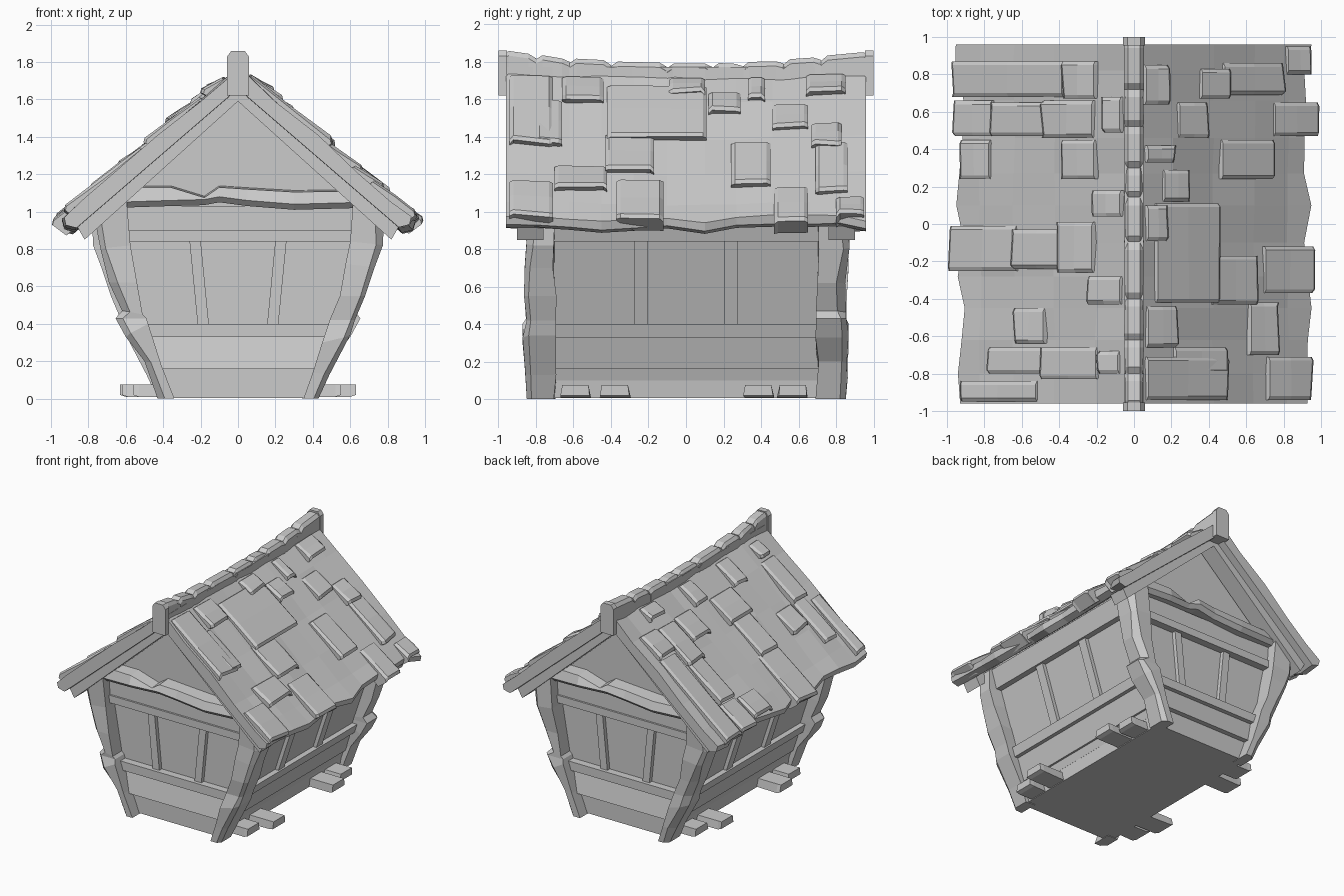
import bpy, bmesh, random
from mathutils import Vector
random.seed(4)


def j(a):
    return random.uniform(-a, a)


def loft(name, rings):
    """Join equal rings of 3D points into a capped solid with flat faces."""
    bm = bmesh.new()
    vs = [[bm.verts.new(p) for p in r] for r in rings]
    n = len(rings[0])
    for a, b in zip(vs, vs[1:]):
        for i in range(n):
            k = (i + 1) % n
            bm.faces.new((a[i], a[k], b[k], b[i]))
    bm.faces.new(vs[0])
    bm.faces.new(vs[-1])
    bmesh.ops.recalc_face_normals(bm, faces=bm.faces)
    me = bpy.data.meshes.new(name)
    bm.to_mesh(me)
    bm.free()
    ob = bpy.data.objects.new(name, me)
    bpy.context.collection.objects.link(ob)
    return ob


def prism(name, pts, y0, y1):
    """Extrude an xz profile along y."""
    return loft(name, [[(x, y, z) for x, z in pts] for y in (y0, y1)])


def w(z):
    """Half width of the flared body at height z."""
    return .39 + .33 * z


# Body with gable, and plinth
prism("body", [(-w(.1), .1), (w(.1), .1), (w(1.02), 1.02), (0, 1.64), (-w(1.02), 1.02)], -.74, .74)
prism("plinth", [(-.41, .005), (.41, .005), (.43, .16), (-.43, .16)], -.76, .76)

# Rails, studs and skirting on front and back
for s in (-1, 1):
    for name, z0, z1, d in (("low_rail", .33, .40, .80), ("top_rail", .84, .90, .80),
                            ("head_board", .90, 1.03, .785)):
        prism("end_" + name, [(-w(z0), z0), (w(z0), z0), (w(z1), z1), (-w(z1), z1)], s * .72, s * d)
    loft("end_skirt", [[(x, s * .72, .16), (x, s * .80, .16), (x * 1.12, s * .765, .33), (x * 1.12, s * .72, .33)]
                       for x in (-.44, .44)])
    for t in (-1, 1):
        prism("end_stud", [(t * .155, .39), (t * .215, .39), (t * .26, .85), (t * .2, .85)], s * .72, s * .772)
    # Chipped cross beam
    beam = []
    for x, b, t, d in ((-.66, 1.02, 1.14, .85), (-.36, 1.03, 1.14, .86), (-.18, 1.035, 1.085, .85),
                       (-.1, 1.05, 1.14, .87), (.05, 1.03, 1.13, .86), (.3, 1.01, 1.115, .87), (.66, 1.02, 1.12, .85)):
        beam.append([(x * -s, s * .72, b), (x * -s, s * (d - .03), b), (x * -s, s * d, b + .03),
                     (x * -s, s * (d - .02), t - .01), (x * -s, s * .72, t)])
    loft("cross_beam", beam)
    # Rafters under the roof edge
    for t in (-1, 1):
        prism("rafter", [(0, 1.68), (0, 1.59), (t * .82, .85), (t * .86, .92)], s * .76, s * .90)

# Rails and studs on the long sides
for s in (-1, 1):
    def side(name, y0, y1, z0, z1, d):
        pts = [(w(z0) - .04, z0), (w(z0) + d, z0), (w(z1) + d, z1), (w(z1) - .04, z1)]
        prism(name, [(s * x, z) for x, z in pts], y0, y1)
    side("side_low_rail", -.74, .74, .33, .40, .045)
    side("side_top_rail", -.74, .74, .84, .98, .045)
    side("side_skirt", -.74, .74, .16, .33, .015)
    for y in (-.24, .24):
        side("side_stud", y - .037, y + .037, .39, .85, .03)
    # Foot planks
    for y, x in ((-.59, .55), (-.38, .63), (.385, .62), (.57, .56)):
        h = .075
        loft("foot_plank", [[(s * a, y * s - .08 + j(.008), z0), (s * a, y * s + .08 + j(.008), z0),
                             (s * a, y * s + .07, h), (s * a, y * s - .07, h)]
                            for a, z0 in ((.3, .01), (x - .03, .01), (x, .02))])

# Worn corner posts: (inner z, inner x, outer z, outer x)
broken = [(0, .34, 0, .43), (.18, .41, .2, .5), (.40, .48, .33, .6), (.43, .49, .43, .655),
          (.45, .51, .47, .62), (.62, .54, .62, .69), (.82, .575, .8, .735), (1.12, .6, .98, .77)]
bent = [(0, .35, 0, .43), (.14, .4, .13, .49), (.30, .45, .34, .6), (.42, .49, .42, .625),
        (.55, .545, .55, .68), (.72, .575, .70, .73), (.84, .6, .82, .775), (1.12, .62, .97, .78)]
for sx in (-1, 1):
    for sy in (-1, 1):
        rings = []
        for zi, xi, zo, xo in (broken if sx == sy else bent):
            yo, c = .86 + j(.012), .035 + j(.015)
            zc = zo + (zi - zo) * .3
            rings.append([(sx * xi, sy * .70, zi), (sx * xo, sy * (.70 + j(.01)), zo), (sx * xo, sy * (yo - c), zo),
                          (sx * (xo - c), sy * yo, zc), (sx * xi, sy * yo, zi)])
        loft("corner_post", rings)

# Roof slabs with uneven surface and eave
N = Vector((.654, 0, .756))


def roof(x, y, h):
    """Point at height h above the nominal roof plane."""
    return Vector((x, y, 1.765 - .865 * x - .02 * (1 - y * y))) + N * h


def flip(p, s):
    return (s * p[0], p[1], p[2])


for s in (-1, 1):
    rings = []
    for y in (-.96, -.8, -.62, -.45, -.28, -.1, .1, .27, .46, .66, .82, .96):
        e = .925 + j(.025)
        top = [roof(x, y, .005 + j(.011)) for x in (0, .2, .42, .64, .82)] + [roof(e, y, .01 + j(.008))]
        low = [roof(e + .015, y, -.03), roof(e - .01, y, -.078), roof(0, y, -.08)]
        rings.append([flip(p, s) for p in top + low])
    loft("roof_slab", rings)

# Shingles: (y0, y1, x0, x1) measured out from the ridge
right = [(.64, .85, .04, .17), (.67, .83, .34, .49), (.69, .86, .46, .78), (.46, .65, .22, .38), (.47, .65, .73, .96),
         (.33, .42, .05, .2), (.12, .29, .14, .28), (.24, .45, .45, .72), (-.09, .1, .05, .16), (-.42, .11, .1, .43),
         (-.43, -.17, .40, .64), (-.37, -.12, .68, .94), (-.66, -.44, .05, .21), (-.7, -.42, .6, .75),
         (-.8, -.66, .2, .48), (-.94, -.71, .05, .48), (-.94, -.71, .7, .93), (.8, .95, .8, .93)]
left = [(.67, .87, .19, .36), (.68, .87, .36, .95), (.49, .68, .05, .15), (.46, .66, .2, .47), (.47, .65, .45, .75),
        (.47, .66, .74, .94), (.24, .45, .19, .37), (.24, .45, .75, .91), (.04, .18, .05, .2), (-.26, .01, .2, .39),
        (-.24, -.03, .37, .63), (-.25, -.01, .61, .965), (-.43, -.28, .05, .23), (-.64, -.45, .46, .62),
        (-.83, -.66, .18, .48), (-.8, -.66, .46, .76), (-.8, -.68, .06, .17), (-.95, -.84, .5, .91)]
for s, rows in ((1, right), (-1, left)):
    for y0, y1, x0, x1 in rows:
        sink = -.06 if x1 > .9 else -.02
        rings = []
        for y, d in ((y0, -.012), (y0 + .02, 0), (y1 - .02, 0), (y1, -.012)):
            h, xe = .052 + d + j(.005), x1 + j(.008)
            rings.append([flip(p, s) for p in (roof(x0, y, sink), roof(x0 + .01, y, .026 + d),
                                               roof((x0 + x1) / 2, y, .04 + d + j(.004)), roof(xe - .015, y, h),
                                               roof(xe, y, h - .014), roof(xe - .015, y, sink))])
        loft("shingle", rings)

# Ridge beam, end blocks and chipped ridge caps
prism("ridge_beam", [(-.05, 1.62), (.05, 1.62), (.05, 1.77), (-.05, 1.77)], -.97, .97)
for s in (-1, 1):
    prism("ridge_end", [(-.058, 1.62), (.058, 1.62), (.058, 1.83), (.035, 1.86), (-.035, 1.86), (-.058, 1.83)],
          s * .955, s * 1.0)
cuts = [-.98, -.8, -.62, -.4, -.1, .14, .3, .52, .72, .98]
for a, b in zip(cuts, cuts[1:]):
    rings = []
    for y, d in ((a, -.025), (a + .035, 0), (b - .04, j(.008)), (b, -.02)):
        z = 1.79 + .075 * y * y + d
        k = .05 + j(.004)
        rings.append([(-k, y, 1.68), (k, y, 1.68), (k, y, z - .025), (.032, y, z), (-.032, y, z), (-k, y, z - .025)])
    loft("ridge_cap", rings)
